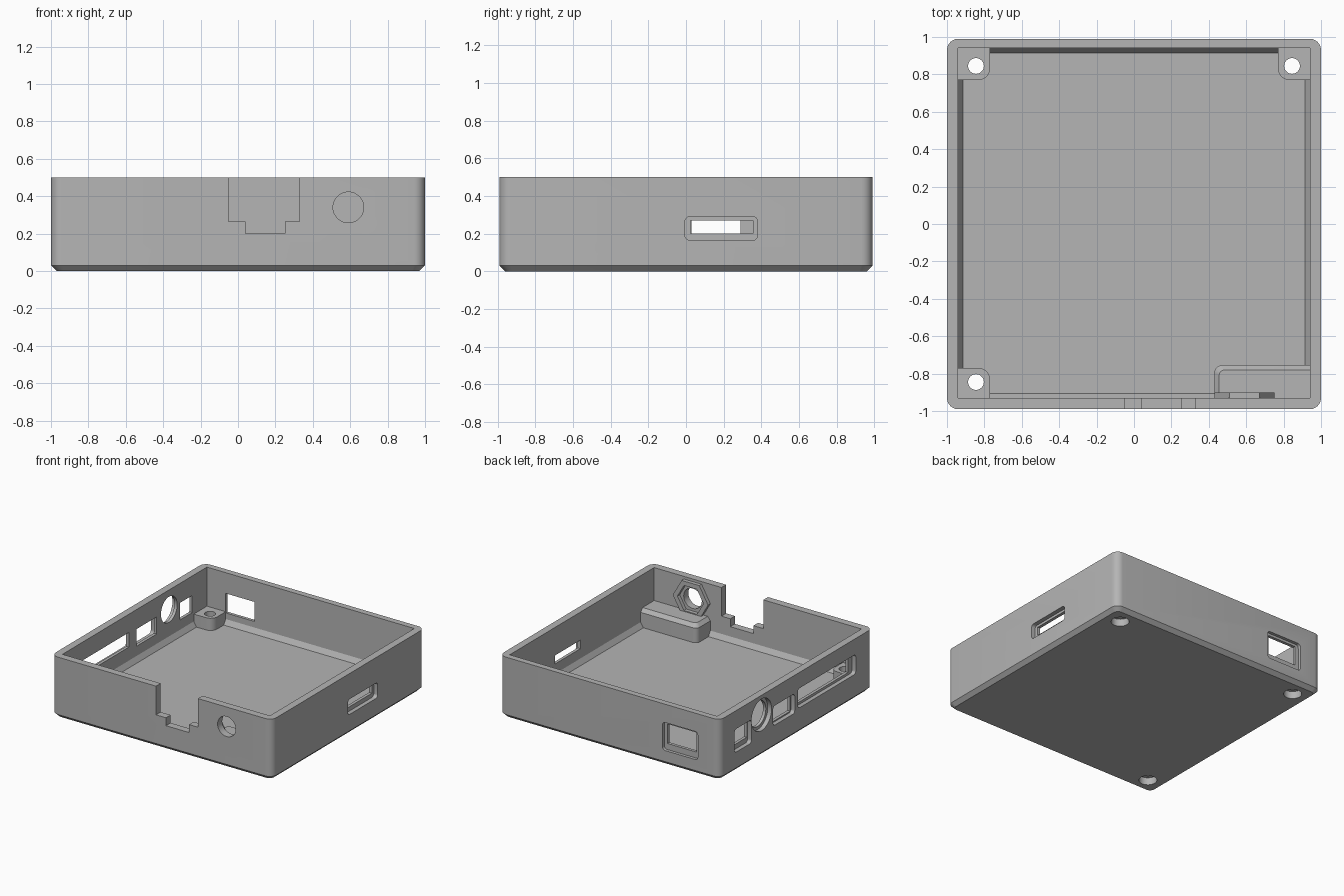
import bpy, bmesh, math

cube = bpy.data.objects.get("Cube")
if cube:
    bpy.data.objects.remove(cube, do_unlink=True)

grey = bpy.data.materials.new("matte grey")
grey.use_nodes = True
grey.diffuse_color = (0.46, 0.46, 0.46, 1)
grey.node_tree.nodes["Principled BSDF"].inputs["Base Color"].default_value = (0.46, 0.46, 0.46, 1)

FLOOR, TOP = 0.08, 0.5
IN = 0.94          # inner wall distance
THROUGH = 0.3


def rect(x0, x1, y0, y1, radii=(0, 0, 0, 0), steps=6):
    """Rectangle outline; radii run from the low-left corner anticlockwise."""
    pts = []
    corners = [(x0, y0, 1, 1), (x1, y0, -1, 1), (x1, y1, -1, -1), (x0, y1, 1, -1)]
    for k, ((x, y, sx, sy), r) in enumerate(zip(corners, radii)):
        if not r:
            pts.append((x, y))
            continue
        for i in range(steps + 1):
            a = math.pi + (k + i / steps) * math.pi / 2
            pts.append((x + sx * r + r * math.cos(a), y + sy * r + r * math.sin(a)))
    return pts


def polygon(x, y, r, sides):
    turn = math.tau / sides
    return [(x + r * math.cos(i * turn), y + r * math.sin(i * turn)) for i in range(sides)]


def loft(name, rings, axis="z"):
    """Skin a solid through (outline, depth) rings stacked along an axis."""
    place = {"z": lambda u, v, d: (u, v, d),
             "y": lambda u, v, d: (u, d, v),
             "x": lambda u, v, d: (d, u, v)}[axis]
    bm = bmesh.new()
    loops = [[bm.verts.new(place(u, v, d)) for u, v in pts] for pts, d in rings]
    for a, b in zip(loops, loops[1:]):
        for i in range(len(a)):
            j = (i + 1) % len(a)
            bm.faces.new((a[i], a[j], b[j], b[i]))
    bm.faces.new(loops[0])
    bm.faces.new(loops[-1])
    bmesh.ops.recalc_face_normals(bm, faces=bm.faces)
    mesh = bpy.data.meshes.new(name)
    bm.to_mesh(mesh)
    bm.free()
    mesh.materials.append(grey)
    obj = bpy.data.objects.new(name, mesh)
    bpy.context.collection.objects.link(obj)
    return obj


def cut(target, cutters):
    bpy.context.view_layer.objects.active = target
    for c in cutters:
        c.hide_render = True
        mod = target.modifiers.new("cut", "BOOLEAN")
        mod.operation, mod.solver, mod.object = "DIFFERENCE", "EXACT", c
        bpy.ops.object.modifier_apply(modifier=mod.name)


def port(axis, side, u0, u1, v0, v1, margin=(0.03, 0.03, 0.03, 0.03)):
    """Rectangular opening with a wider shallow rounded recess outside."""
    l, r, b, t = margin
    hole = loft("port_cutter", [(rect(u0, u1, v0, v1), side * 0.85),
                                (rect(u0, u1, v0, v1), side * 1.1)], axis)
    wide = rect(u0 - l, u1 + r, v0 - b, v1 + t, (0.025,) * 4)
    recess = loft("recess_cutter", [(wide, side * 0.965), (wide, side * 1.1)], axis)
    return [hole, recess]


def round_port(axis, side, u, v, r, outside=0):
    hole = polygon(u, v, r, 40)
    made = [loft("round_cutter", [(hole, side * 0.85), (hole, side * 1.1)], axis)]
    if outside:
        wide = polygon(u, v, outside, 40)
        made.append(loft("round_recess_cutter", [(wide, side * 0.965), (wide, side * 1.1)], axis))
    return made


# Tray: rounded outer body with a chamfered underside
case = loft("case", [(rect(-0.97, 0.97, -0.96, 0.96, (0.04,) * 4), 0),
                     (rect(-1, 1, -0.99, 0.99, (0.06,) * 4), 0.03),
                     (rect(-1, 1, -0.99, 0.99, (0.06,) * 4), TOP)])
low = IN - 0.025
cavity = loft("cavity_cutter", [(rect(-low, low, -low + 0.01, low), FLOOR),
                                (rect(-IN, IN, -IN + 0.01, IN), FLOOR + 0.04),
                                (rect(-IN, IN, -IN + 0.01, IN), TOP + 0.1)])
cutters = [cavity]

# Front notch in two steps, and the round jack hole
for x0, x1, z0 in ((-0.05, 0.33, 0.265), (0.04, 0.25, 0.2)):
    slot = rect(x0, x1, z0, TOP + 0.1)
    cutters.append(loft("notch_cutter", [(slot, -1.1), (slot, -0.88)], "y"))
cutters += round_port("y", -1, 0.59, 0.34, 0.082)

# Ports of the right-hand, back and left-hand walls
cutters += port("x", 1, 0.025, 0.355, 0.2, 0.27, (0.03, 0.025, 0.035, 0.02))
cutters += port("y", 1, -0.77, -0.51, 0.17, 0.33, (0.03, 0.03, 0.05, 0.02))
cutters += port("x", -1, 0.59, 0.75, 0.2, 0.34, (0.01, 0.05, 0.04, 0.01))
cutters += port("x", -1, 0.03, 0.29, 0.2, 0.34, (0.01, 0.01, 0.01, 0.01))
cutters += port("x", -1, -0.72, -0.07, 0.23, 0.35, (0.05, 0.05, 0.02, 0.02))
cutters += round_port("x", -1, 0.45, 0.34, 0.105, 0.13)

# Corner screw posts, drilled through the floor with a wide lower bore
for name, sx, sy in (("back_left_post", 1, 1), ("back_right_post", -1, 1), ("front_right_post", -1, -1)):
    xs = sorted((sx * 0.77, sx * 0.95))
    ys = sorted((sy * 0.77, sy * 0.95))
    inner = {(1, 1): 0, (-1, 1): 1, (-1, -1): 2}[(sx, sy)]
    radii = [0.06 if k == inner else 0 for k in range(4)]
    outline = rect(*xs, *ys, radii)
    post = loft(name, [(outline, FLOOR - 0.02), (outline, 0.18)])
    drills = []
    for r, z in ((0.042, THROUGH), (0.068, 0.06)):
        ring = polygon(sx * 0.845, sy * 0.845, r, 32)
        drills.append(loft("drill_cutter", [(ring, -0.1), (ring, z)]))
    cut(post, drills)
    cutters += drills

cut(case, cutters)

# Raised corner block with a chamfered top edge
base = rect(0.43, 0.95, -0.95, -0.755, (0, 0, 0, 0.04))
crown = rect(0.455, 0.95, -0.95, -0.78, (0, 0, 0, 0.03))
block = loft("corner_block", [(base, FLOOR - 0.02), (base, 0.2), (crown, 0.23)])

# Hexagonal nut holder around the jack hole
hexagon = polygon(0.59, 0.34, 0.16, 6)
nut_holder = loft("nut_holder", [(hexagon, -0.94), (hexagon, -0.9)], "y")
pocket = polygon(0.59, 0.34, 0.118, 6)
pocket_cutter = loft("pocket_cutter", [(pocket, -0.97), (pocket, -0.85)], "y")
cut(nut_holder, [pocket_cutter])
cutters.append(pocket_cutter)

for c in set(cutters):
    bpy.data.objects.remove(c, do_unlink=True)

# Smooth the rounded surfaces and keep the edges crisp
bpy.ops.object.select_all(action="DESELECT")
for obj in bpy.context.scene.objects:
    if obj.type == "MESH":
        obj.select_set(True)
        bpy.context.view_layer.objects.active = obj
bpy.ops.object.shade_smooth_by_angle(angle=math.radians(30))
